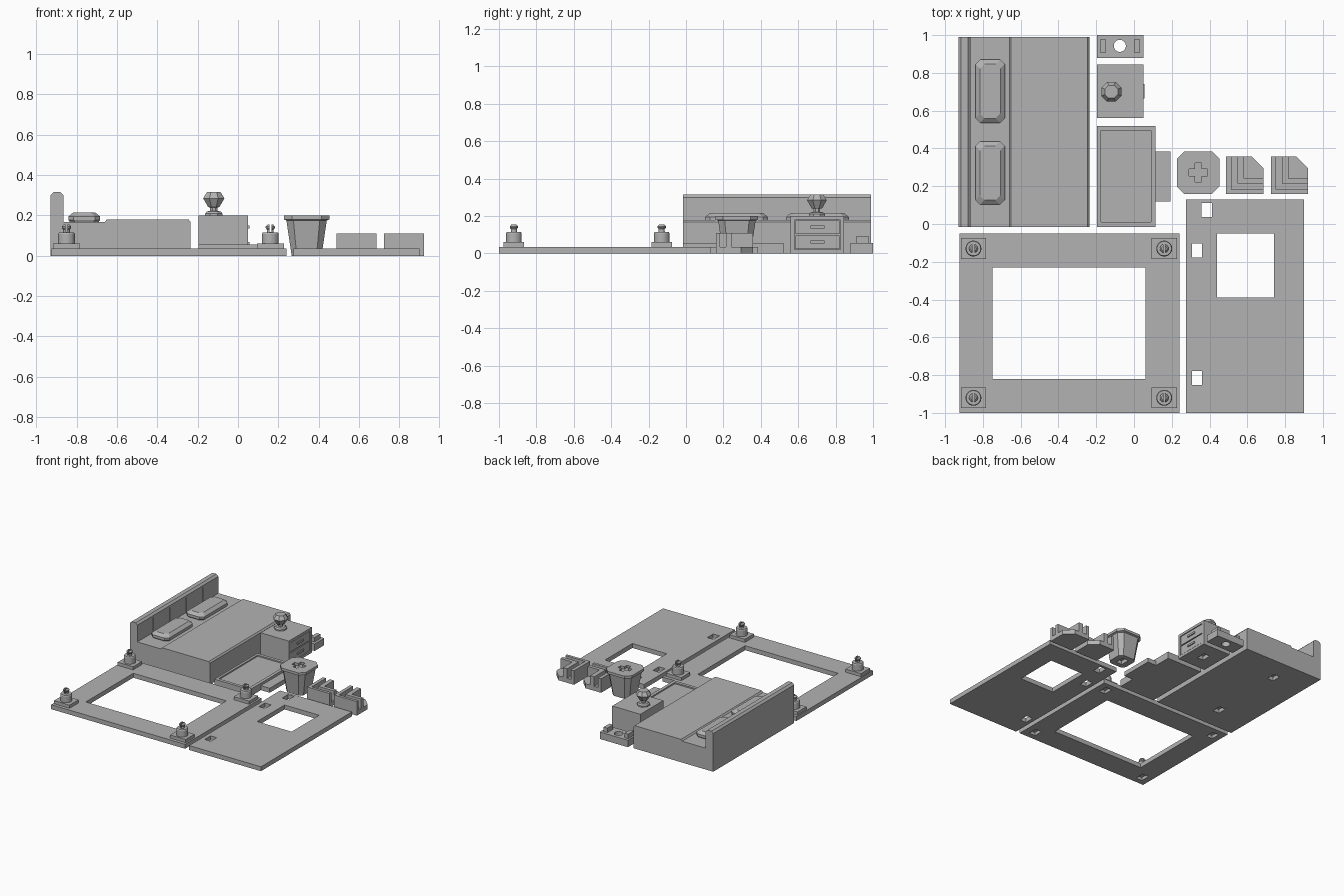
import bpy, bmesh, math

cube = bpy.data.objects.get("Cube")
if cube:
    bpy.data.objects.remove(cube, do_unlink=True)

mat = bpy.data.materials.new("plain_grey")
mat.use_nodes = True
grey = (0.45, 0.45, 0.45, 1)
mat.diffuse_color = grey
mat.node_tree.nodes["Principled BSDF"].inputs["Base Color"].default_value = grey


def loft(name, rings):
    """Closed solid through rings of 3D points."""
    bm = bmesh.new()
    loops = [[bm.verts.new(p) for p in ring] for ring in rings]
    for low, high in zip(loops, loops[1:]):
        n = len(low)
        for i in range(n):
            j = (i + 1) % n
            bm.faces.new((low[i], low[j], high[j], high[i]))
    bm.faces.new(loops[0][::-1])
    bm.faces.new(loops[-1])
    bmesh.ops.recalc_face_normals(bm, faces=bm.faces)
    me = bpy.data.meshes.new(name)
    bm.to_mesh(me)
    bm.free()
    me.materials.append(mat)
    ob = bpy.data.objects.new(name, me)
    bpy.context.collection.objects.link(ob)
    return ob


def prism(name, outline, z0, z1):
    return loft(name, [[(x, y, z) for x, y in outline] for z in (z0, z1)])


def box(name, x0, x1, y0, y1, z0, z1):
    return prism(name, [(x0, y0), (x1, y0), (x1, y1), (x0, y1)], z0, z1)


def chamfered(cx, cy, z, hx, hy, c):
    """Rectangle ring with cut corners."""
    pts = [(hx - c, -hy), (hx, c - hy), (hx, hy - c), (hx - c, hy),
           (c - hx, hy), (-hx, hy - c), (-hx, c - hy), (c - hx, -hy)]
    return [(cx + x, cy + y, z) for x, y in pts]


def turned(name, cx, cy, profile, n):
    """Round solid from (radius, height) pairs."""
    angles = [math.tau * (i + 0.5) / n for i in range(n)]
    return loft(name, [[(cx + r * math.cos(a), cy + r * math.sin(a), z) for a in angles]
                       for r, z in profile])


def cut(target, *cutters):
    for c in cutters:
        c.hide_render = True
        mod = target.modifiers.new("cut", "BOOLEAN")
        mod.operation = "DIFFERENCE"
        mod.solver = "EXACT"
        mod.object = c
        bpy.context.view_layer.objects.active = target
        bpy.ops.object.modifier_apply(modifier=mod.name)
        bpy.data.objects.remove(c, do_unlink=True)


def socket(cx, cy, z1=0.03):
    """Small rectangular hole opening downward."""
    return box("cutter", cx - 0.027, cx + 0.027, cy - 0.037, cy + 0.037, -0.01, z1)


# Bed with headboard, extruded from its side profile
side = [(-0.93, 0), (-0.235, 0), (-0.235, 0.168), (-0.245, 0.18), (-0.65, 0.18),
        (-0.66, 0.168), (-0.865, 0.168), (-0.865, 0.3), (-0.88, 0.315),
        (-0.915, 0.315), (-0.93, 0.3)]
bed = loft("bed", [[(x, y, z) for x, z in side] for y in (-0.015, 0.99)])
cut(bed, socket(-0.65, 0.185), socket(-0.65, 0.795))
for y in (0.18, 0.385, 0.59, 0.795):
    cut(bed, box("cutter", -0.87, -0.85, y - 0.004, y + 0.004, 0.172, 0.285))

# Pillows
for y in (0.27, 0.703):
    loft("pillow", [chamfered(-0.762, y, z, 0.078 - d, 0.168 - d, 0.025)
                    for z, d in ((0.16, 0.01), (0.178, 0), (0.195, 0), (0.215, 0.024))])

# Window frame plate with four snap pegs
frame = box("frame_plate", -0.925, 0.24, -1, -0.05, 0, 0.035)
cut(frame, box("cutter", -0.75, 0.06, -0.82, -0.23, -0.1, 0.1))
for px in (-0.85, 0.16):
    for py in (-0.92, -0.13):
        cut(frame, socket(px, py, 0.025))
        h = 0.067
        box("peg_base", px - h, px + h, py - 0.055, py + 0.055, 0.033, 0.06)
        turned("peg_collar", px, py, [(0.042, 0.058), (0.042, 0.108), (0.038, 0.115)], 32)
        pin = turned("peg_pin", px, py, [(0.017, 0.11), (0.017, 0.13), (0.023, 0.138),
                                         (0.023, 0.145), (0.014, 0.155)], 24)
        cut(pin, box("cutter", px - 0.005, px + 0.005, py - 0.1, py + 0.1, 0.117, 0.2))

# Wall plate with window and peg holes
wall = box("wall_plate", 0.275, 0.9, -1, 0.13, 0, 0.035)
cut(wall, box("cutter", 0.44, 0.74, -0.39, -0.05, -0.1, 0.1))
for x, y in ((0.333, -0.14), (0.333, -0.815), (0.385, 0.073)):
    cut(wall, socket(x, y, 0.1))

# Nightstand with two outlined drawers and handles
stand = box("nightstand", -0.195, 0.05, 0.56, 0.845, 0, 0.2)
cut(stand, socket(-0.07, 0.7))
cut(stand, box("cutter", 0.038, 0.1, 0.58, 0.825, 0.02, 0.18))
for z in (0.024, 0.104):
    box("drawer", 0.03, 0.047, 0.585, 0.82, z, z + 0.072)
    box("drawer_handle", 0.04, 0.056, 0.665, 0.74, z + 0.03, z + 0.045)

# Eight-sided lamp
turned("lamp", -0.12, 0.7, [(0.046, 0.198), (0.046, 0.21), (0.036, 0.22), (0.019, 0.222),
                            (0.019, 0.24), (0.03, 0.241), (0.057, 0.285), (0.037, 0.315)], 8)

# Rug tray with side tab
rug = box("rug", -0.195, 0.115, -0.015, 0.52, 0, 0.055)
cut(rug, box("cutter", -0.175, 0.09, 0.01, 0.495, 0.045, 0.1))
box("rug_tab", 0.11, 0.192, 0.12, 0.385, 0, 0.035)

# Clip block with a round hole and two prongs
clip = box("clip_block", -0.195, 0.05, 0.88, 1, 0, 0.055)
cut(clip, turned("cutter", -0.075, 0.943, [(0.032, -0.1), (0.032, 0.1)], 32))
for x in (-0.165, 0.015):
    box("clip_prong", x - 0.016, x + 0.016, 0.908, 0.978, 0.05, 0.09)

# Tapered planter with a plus-shaped recess
pot = loft("planter", [chamfered(0.34, 0.272, z, r, r, c) for z, r, c in (
    (0, 0.074, 0.025), (0.175, 0.1, 0.035), (0.18, 0.113, 0.04), (0.2, 0.113, 0.04))])
a, b = 0.018, 0.05
plus = [(a, -b), (a, -a), (b, -a), (b, a), (a, a), (a, b),
        (-a, b), (-a, a), (-b, a), (-b, -a), (-a, -a), (-a, -b)]
cut(pot, prism("cutter", [(0.34 + x, 0.272 + y) for x, y in plus], 0.18, 0.25),
    socket(0.34, 0.272))

# Corner brackets: cut-corner base with two nested L walls
for x in (0.488, 0.724):
    y, s = 0.16, 0.198
    base = [(x, y), (x + s, y), (x + s, y + 0.135), (x + 0.135, y + s), (x, y + s)]
    prism("bracket_base", base, 0, 0.035)
    for name, d, t in (("bracket_outer_wall", 0, 0.027), ("bracket_inner_wall", 0.06, 0.035)):
        e = d * 0.9
        ell = [(x + d, y + e), (x + s, y + e), (x + s, y + e + t * 0.8),
               (x + d + t, y + e + t * 0.8), (x + d + t, y + s), (x + d, y + s)]
        prism(name, ell, 0.03, 0.11)
